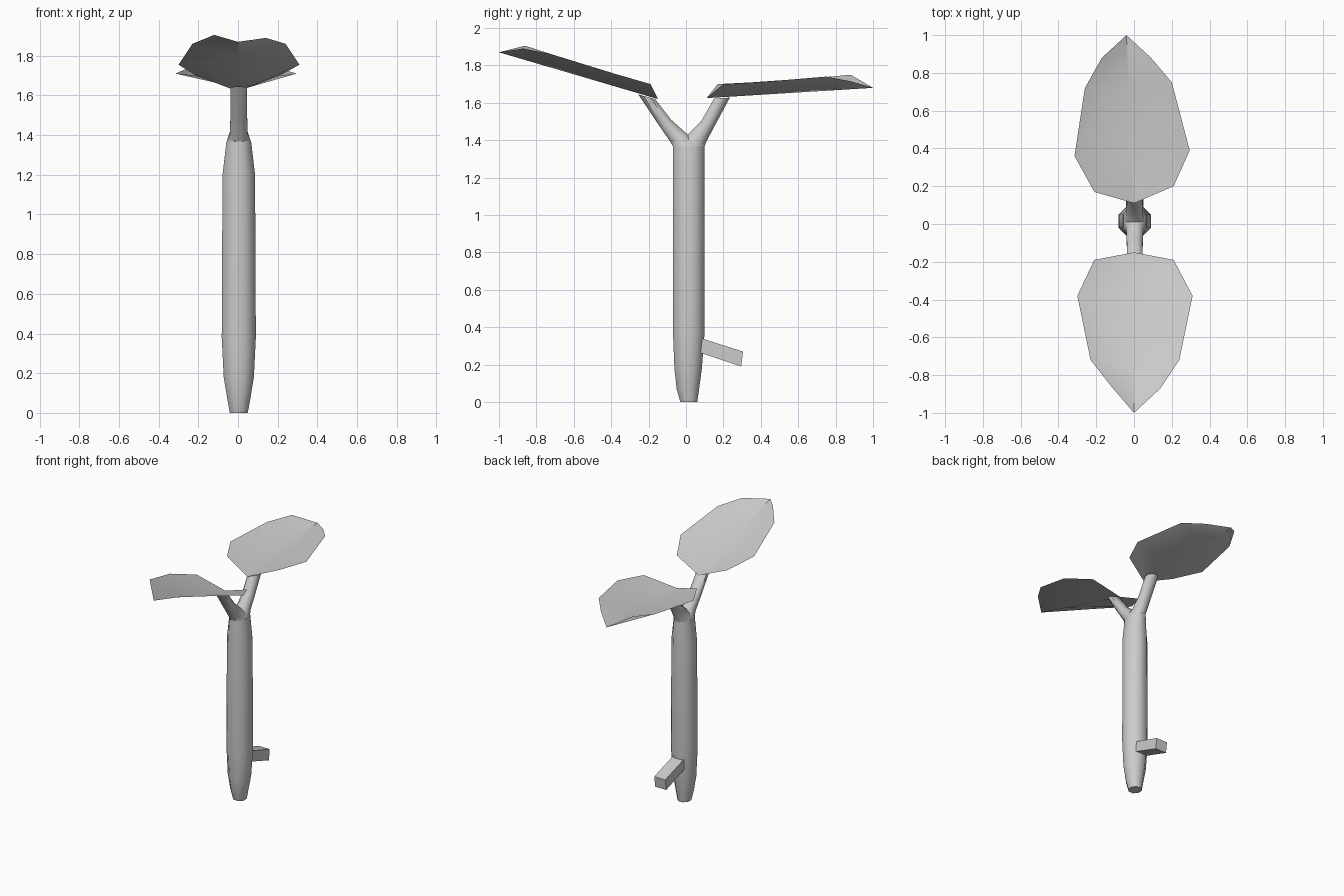
import bpy, bmesh, math
from mathutils import Vector

if "Cube" in bpy.data.objects:
    bpy.data.objects.remove(bpy.data.objects["Cube"])

SIDES = 8


def finish(name, bm, smooth=None):
    bmesh.ops.recalc_face_normals(bm, faces=bm.faces)
    me = bpy.data.meshes.new(name)
    bm.to_mesh(me)
    bm.free()
    ob = bpy.data.objects.new(name, me)
    bpy.context.collection.objects.link(ob)
    if smooth:
        bpy.ops.object.select_all(action='DESELECT')
        ob.select_set(True)
        bpy.context.view_layer.objects.active = ob
        bpy.ops.object.shade_smooth_by_angle(angle=math.radians(smooth))
    return ob


def loft(name, sections):
    """Each section: two opposite side points (y, z), (y, z) and a half width in x."""
    bm = bmesh.new()
    rings = []
    k = 1 / math.cos(math.pi / SIDES)
    for a, b, hx in sections:
        a, b = Vector((0.004, *a)), Vector((0.004, *b))
        mid, half = (a + b) / 2, (b - a) / 2
        ring = []
        for i in range(SIDES):
            t = 2 * math.pi * (i + 0.5) / SIDES
            ring.append(bm.verts.new(mid + half * (k * math.sin(t)) + Vector((hx * k * math.cos(t), 0, 0))))
        rings.append(ring)
    for r, s in zip(rings, rings[1:]):
        for i in range(SIDES):
            j = (i + 1) % SIDES
            bm.faces.new((r[i], r[j], s[j], s[i]))
    bm.faces.new(rings[0])
    bm.faces.new(rings[-1])
    return finish(name, bm, 50)


def leaf(name, base, tip, right, left):
    """Sheet folded along a straight midrib; each edge has four points."""
    bm = bmesh.new()
    base, tip = Vector(base), Vector(tip)
    b, t = bm.verts.new(base), bm.verts.new(tip)
    # midrib points level with the two widest edge points
    ribs = []
    for p, q in list(zip(right, left))[1:3]:
        f = ((p[1] + q[1]) / 2 - base.y) / (tip.y - base.y)
        ribs.append(bm.verts.new(base.lerp(tip, f)))
    for edge in (right, left):
        e = [bm.verts.new(p) for p in edge]
        for f in ((b, e[0], e[1], ribs[0]), (ribs[0], e[1], e[2], ribs[1]), (ribs[1], e[2], e[3], t)):
            bm.faces.new(f if edge is right else f[::-1])
    return finish(name, bm, 30)


# tapered stem
loft("stem", [((-0.03, 0), (0.06, 0), 0.045),
              ((-0.05, 0.07), (0.07, 0.07), 0.058),
              ((-0.062, 0.18), (0.085, 0.18), 0.076),
              ((-0.07, 0.38), (0.10, 0.38), 0.086),
              ((-0.07, 1.20), (0.10, 1.20), 0.082),
              ((-0.07, 1.37), (0.10, 1.37), 0.062)])

# forked stalks
loft("front_stalk", [((-0.07, 1.368), (0.10, 1.368), 0.061),
                     ((-0.08, 1.385), (0.01, 1.43), 0.045),
                     ((-0.145, 1.48), (-0.08, 1.51), 0.042),
                     ((-0.255, 1.645), (-0.165, 1.62), 0.042)])
loft("back_stalk", [((-0.07, 1.368), (0.10, 1.368), 0.061),
                    ((0.01, 1.43), (0.105, 1.385), 0.045),
                    ((0.08, 1.50), (0.155, 1.48), 0.042),
                    ((0.15, 1.622), (0.235, 1.628), 0.042)])

# folded leaves
leaf("front_leaf", (0, -0.15, 1.62), (0, -1.0, 1.87),
     [(0.21, -0.19, 1.70), (0.31, -0.38, 1.755), (0.24, -0.72, 1.86), (0.14, -0.87, 1.89)],
     [(-0.21, -0.19, 1.70), (-0.30, -0.38, 1.755), (-0.23, -0.72, 1.86), (-0.12, -0.86, 1.905)])
leaf("back_leaf", (0, 0.11, 1.625), (-0.04, 1.0, 1.68),
     [(0.21, 0.20, 1.70), (0.295, 0.39, 1.71), (0.20, 0.75, 1.74), (0.09, 0.88, 1.715)],
     [(-0.21, 0.17, 1.70), (-0.315, 0.36, 1.71), (-0.26, 0.72, 1.735), (-0.17, 0.88, 1.75)])

# slanted square stub at the back
bm = bmesh.new()
profile = [bm.verts.new((-0.042, y, z)) for y, z in
           ((0.07, 0.265), (0.295, 0.19), (0.305, 0.27), (0.07, 0.345))]
face = bm.faces.new(profile)
ext = bmesh.ops.extrude_face_region(bm, geom=[face])
bmesh.ops.translate(bm, vec=(0.092, 0, 0),
                    verts=[v for v in ext["geom"] if isinstance(v, bmesh.types.BMVert)])
finish("stub", bm)
